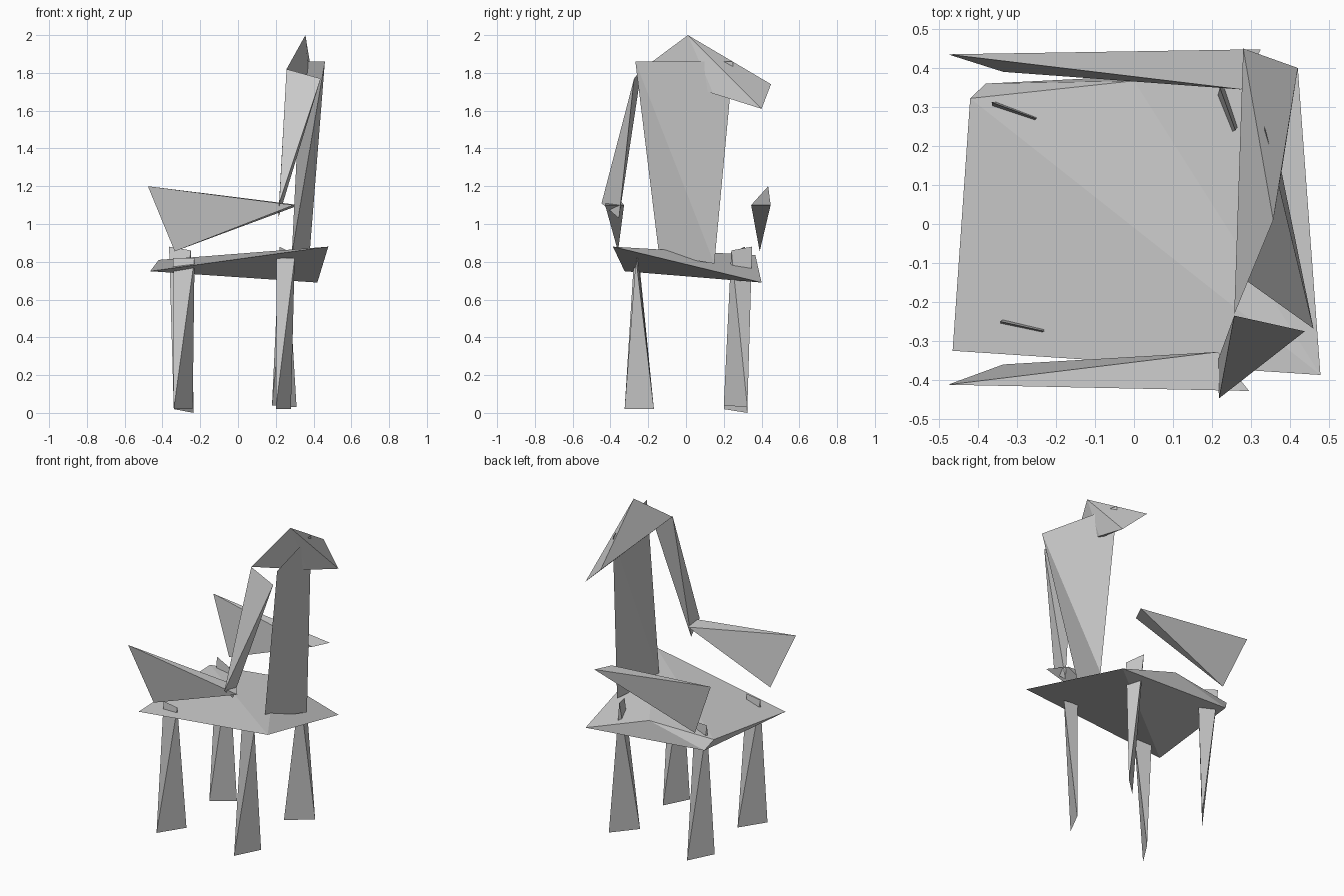
import bpy, bmesh


def faceted(name, points):
    """Closed flat-faced solid spanned by a few corner points."""
    mesh = bpy.data.meshes.new(name)
    obj = bpy.data.objects.new(name, mesh)
    bpy.context.collection.objects.link(obj)
    bm = bmesh.new()
    for p in points:
        bm.verts.new(p)
    bmesh.ops.convex_hull(bm, input=bm.verts)
    bmesh.ops.recalc_face_normals(bm, faces=bm.faces)
    bm.to_mesh(mesh)
    bm.free()
    return obj


# Seat: tilted slab with a thin rim at the back left
faceted("seat", [(-.465, -.325, .75), (.478, -.387, .88), (.42, .40, .69),
                 (-.42, .322, .81), (-.38, .36, .745), (0, .367, .835)])

# Legs: top edge and bottom edge run in different directions
faceted("front_left_leg", [(-.34, -.325, .02), (-.24, -.17, .02),
                           (-.343, -.25, .82), (-.23, -.275, .82)])
faceted("front_right_leg", [(.2, -.325, .02), (.28, -.17, .02),
                            (.205, -.255, .82), (.30, -.265, .82)])
faceted("back_left_leg", [(-.34, .2, .02), (-.235, .325, 0),
                          (-.365, .312, .88), (-.25, .27, .86)])
faceted("back_right_leg", [(.18, .2, .04), (.31, .325, .03),
                           (.22, .35, .88), (.26, .24, .86)])

# Backrest: twisted narrow panel
faceted("backrest", [(.46, -.268, 1.86), (.335, .25, 1.86),
                     (.375, .15, .79), (.285, -.143, .84)])

# Top rail: peaked cap on the backrest
faceted("top_rail", [(.357, .01, 2), (.28, .45, 1.74), (.42, .40, 1.61),
                     (.257, -.232, 1.82), (.38, .145, 1.69)])

# Side wing between backrest and armrest
faceted("side_wing", [(.257, -.235, 1.82), (.438, -.275, 1.77),
                      (.218, -.447, 1.11), (.213, -.355, 1.03)])

# Armrests: wedges, deep at the free end
faceted("right_armrest", [(-.477, -.412, 1.2), (-.335, -.36, .855),
                          (.215, -.328, 1.1), (.295, -.428, 1.1)])
faceted("left_armrest", [(-.477, .435, 1.2), (-.335, .39, .855),
                         (.275, .345, 1.1), (.325, .448, 1.1)])
